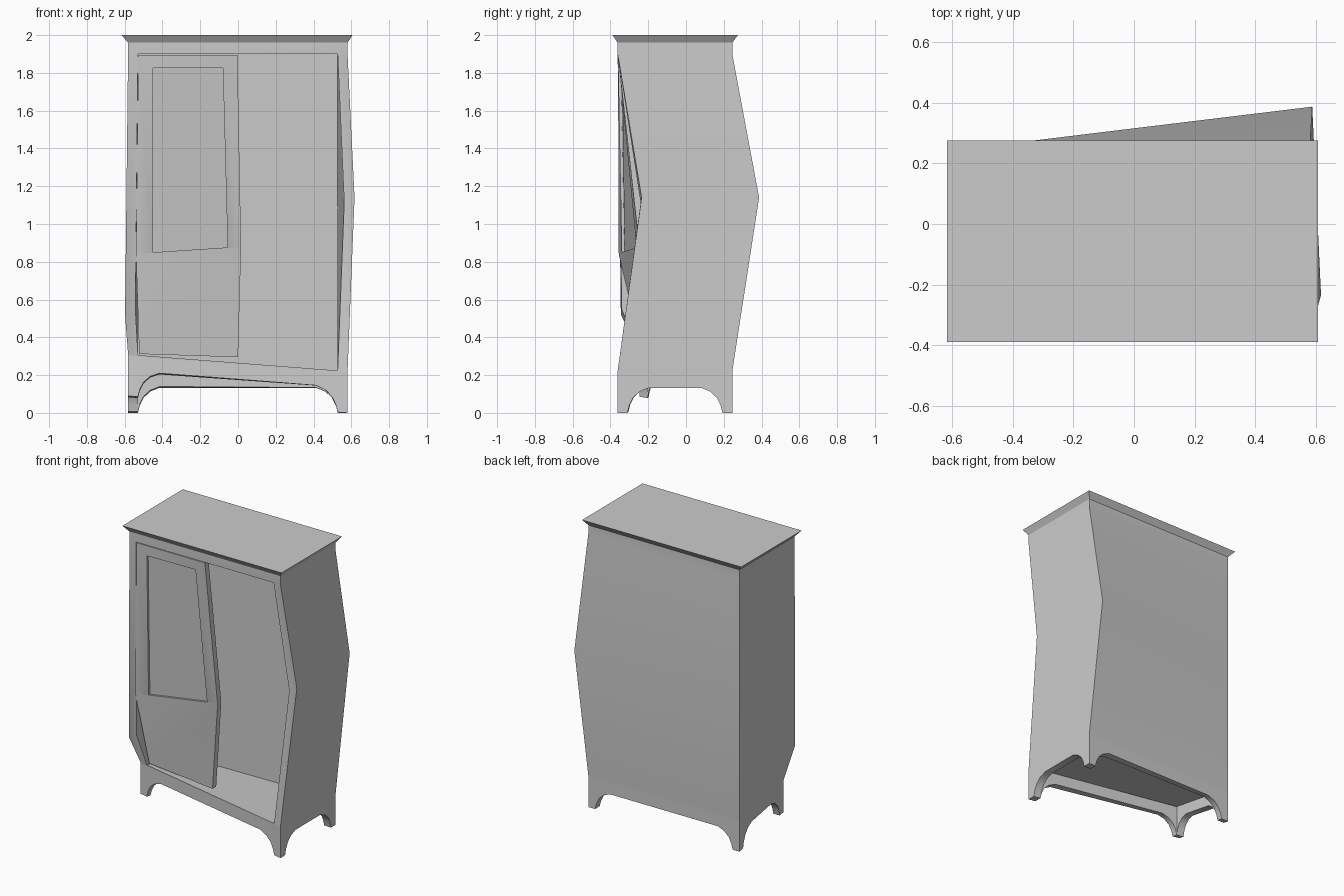
import bpy, bmesh
from mathutils import Vector

cube = bpy.data.objects.get("Cube")
if cube:
    bpy.data.objects.remove(cube, do_unlink=True)

grey = bpy.data.materials.new("plain grey")
grey.use_nodes = True
COLOUR = (0.6, 0.6, 0.6, 1)
grey.diffuse_color = COLOUR
grey.node_tree.nodes["Principled BSDF"].inputs["Base Color"].default_value = COLOUR

# Crooked cabinet space: corners front-right, front-left, back-left, back-right per height
L, R, F, B = -0.582, 0.58, -0.362, 0.245


def straight(z):
    return [(L, F, z), (R, F, z), (R, B, z), (L, B, z)]


FLOOR, MID, HEAD, TOP = 0.22, 1.14, 1.9, 1.96
CAGE = {0: straight(0), FLOOR: straight(FLOOR), MID: straight(MID),
        HEAD: straight(HEAD), TOP: straight(TOP)}
CAGE[0][0] = (L, -0.24, 0.09)
CAGE[FLOOR][0] = (L, -0.24, 0.31)
CAGE[MID][:3] = [(-0.598, -0.345, 0.52), (0.617, -0.235, MID), (0.588, 0.387, MID)]


def warp(u, v, w):
    levels = sorted(CAGE)
    i = max(k for k in range(len(levels) - 1) if levels[k] <= w + 1e-6)
    lo, hi = levels[i], levels[i + 1]
    t = (w - lo) / (hi - lo)
    a, b, c, d = [Vector(p).lerp(Vector(q), t) for p, q in zip(CAGE[lo], CAGE[hi])]
    return a.lerp(b, u).lerp(d.lerp(c, u), v)


def cavity(u, v, w):
    """From the crooked opening back to an upright rear wall."""
    rear = warp(u, 0.7 + 0.17 * u, FLOOR) + Vector((0, 0, w - FLOOR))
    return warp(u, 0, w).lerp(rear, v)


def plain(x, y, z):
    return Vector((x, y, z))


class Part:
    """Mesh whose faces are given as points, placed by a shape function and welded."""

    def __init__(self, name, shape=plain):
        self.name, self.shape, self.bm, self.seen = name, shape, bmesh.new(), {}

    def face(self, *pts):
        verts = []
        for p in pts:
            key = tuple(round(c, 4) for c in p)
            if key not in self.seen:
                self.seen[key] = self.bm.verts.new(self.shape(*p))
            if self.seen[key] not in verts:
                verts.append(self.seen[key])
        if len(verts) > 2:
            self.bm.faces.new(verts)

    def finish(self):
        bmesh.ops.recalc_face_normals(self.bm, faces=self.bm.faces)
        mesh = bpy.data.meshes.new(self.name)
        self.bm.to_mesh(mesh)
        self.bm.free()
        mesh.materials.append(grey)
        obj = bpy.data.objects.new(self.name, mesh)
        bpy.context.collection.objects.link(obj)
        bpy.ops.object.select_all(action='DESELECT')
        obj.select_set(True)
        bpy.context.view_layer.objects.active = obj
        bpy.ops.object.shade_smooth_by_angle(angle=0.5)


TU, TV = 0.045, 0.085      # wall thickness across and in depth
SILL = 0.21

# Carcass: outer skin and front frame
body = Part("carcass", warp)
bands = [SILL, FLOOR, MID, HEAD, TOP]
for lo, hi in zip(bands, bands[1:]):
    for a, b in [((0, 0), (0, 1)), ((0, 1), (1, 1)), ((1, 1), (1, 0))]:
        body.face((*a, lo), (*b, lo), (*b, hi), (*a, hi))
for lo, hi in [(FLOOR, MID), (MID, HEAD)]:
    for edge, inner in [(0, TU), (1, 1 - TU)]:
        body.face((edge, 0, lo), (inner, 0, lo), (inner, 0, hi), (edge, 0, hi))
for outer, inner in [(SILL, FLOOR), (TOP, HEAD)]:
    body.face((0, 0, outer), (1, 0, outer), (1, 0, inner), (1 - TU, 0, inner),
              (TU, 0, inner), (0, 0, inner))
    body.face((0, 0, outer), (1, 0, outer), (1, 1, outer), (0, 1, outer))
body.finish()

# Interior: side walls, rear wall, floor and ceiling
interior = Part("interior", cavity)
for lo, hi in [(FLOOR, MID), (MID, HEAD)]:
    interior.face((TU, 1, lo), (TU, 0, lo), (TU, 0, hi), (TU, 1, hi))
    interior.face((1 - TU, 0, lo), (1 - TU, 1, lo), (1 - TU, 1, hi), (1 - TU, 0, hi))
    interior.face((1 - TU, 1, lo), (TU, 1, lo), (TU, 1, hi), (1 - TU, 1, hi))
for w in (FLOOR, HEAD):
    interior.face((TU, 0, w), (1 - TU, 0, w), (1 - TU, 1, w), (TU, 1, w))
interior.finish()

# Base: arched aprons mitred together at square feet
ARCH = [(0, 0), (0.01, 0.04), (0.03, 0.08), (0.065, 0.113), (0.115, 0.133)]
base = Part("arched_base", warp)


def apron(place, length, t, t_cross):
    half = [(0, 0)] + [(t + s / length, w) for s, w in ARCH]
    line = half + [(1 - s, w) for s, w in reversed(half)]

    def inside(s, w):
        return place(min(max(s, t), 1 - t), t_cross, w)

    for (s, w), (s2, w2) in zip(line, line[1:]):
        base.face(place(s, 0, w), place(s2, 0, w2), place(s2, 0, SILL), place(s, 0, SILL))
        base.face(place(s, 0, w), place(s2, 0, w2), inside(s2, w2), inside(s, w))
        base.face(place(s, 0, SILL), place(s2, 0, SILL), inside(s2, SILL), inside(s, SILL))
        if s2 > t + 1e-4 and s < 1 - t - 1e-4:
            base.face(inside(s, w), inside(s2, w2), inside(s2, SILL), inside(s, SILL))


apron(lambda s, d, w: (s, d, w), R - L, TU, TV)
apron(lambda s, d, w: (s, 1 - d, w), R - L, TU, TV)
apron(lambda s, d, w: (d, s, w), B - F, TV, TU)
apron(lambda s, d, w: (1 - d, s, w), B - F, TV, TU)
base.finish()

# Cornice: flared cap
cornice = Part("cornice")
low = straight(TOP)
high = [(-0.617, -0.389, 2), (0.607, -0.389, 2), (0.607, 0.275, 2), (-0.617, 0.275, 2)]
for i in range(4):
    j = (i + 1) % 4
    cornice.face(low[i], low[j], high[j], high[i])
cornice.face(*low)
cornice.face(*high)
cornice.finish()

# Door: bent slab flush with the frame at the top, with a sunken upper panel
door = Part("door")


def pushed(points, depth):
    return [(x, y + depth, z) for x, y, z in points]


front = [(-0.523, -0.228, 0.312), (0, -0.28, 0.295), (0.016, -0.247, 0.875),
         (-0.003, -0.36, 1.895), (-0.528, -0.36, 1.895), (-0.54, -0.356, 0.84)]
lip = [(-0.45, -0.34, 0.85), (-0.055, -0.262, 0.876),
       (-0.08, -0.353, 1.825), (-0.45, -0.359, 1.825)]
rear, bed = pushed(front, 0.04), pushed(lip, 0.015)
upper = [5, 2, 3, 4]
for side in (front, rear):
    door.face(side[0], side[1], side[2], side[5])
door.face(*[rear[i] for i in upper])
for i in range(6):
    j = (i + 1) % 6
    door.face(front[i], front[j], rear[j], rear[i])
for i in range(4):
    j = (i + 1) % 4
    door.face(front[upper[i]], front[upper[j]], lip[j], lip[i])
    door.face(lip[i], lip[j], bed[j], bed[i])
door.face(*bed)
door.finish()
